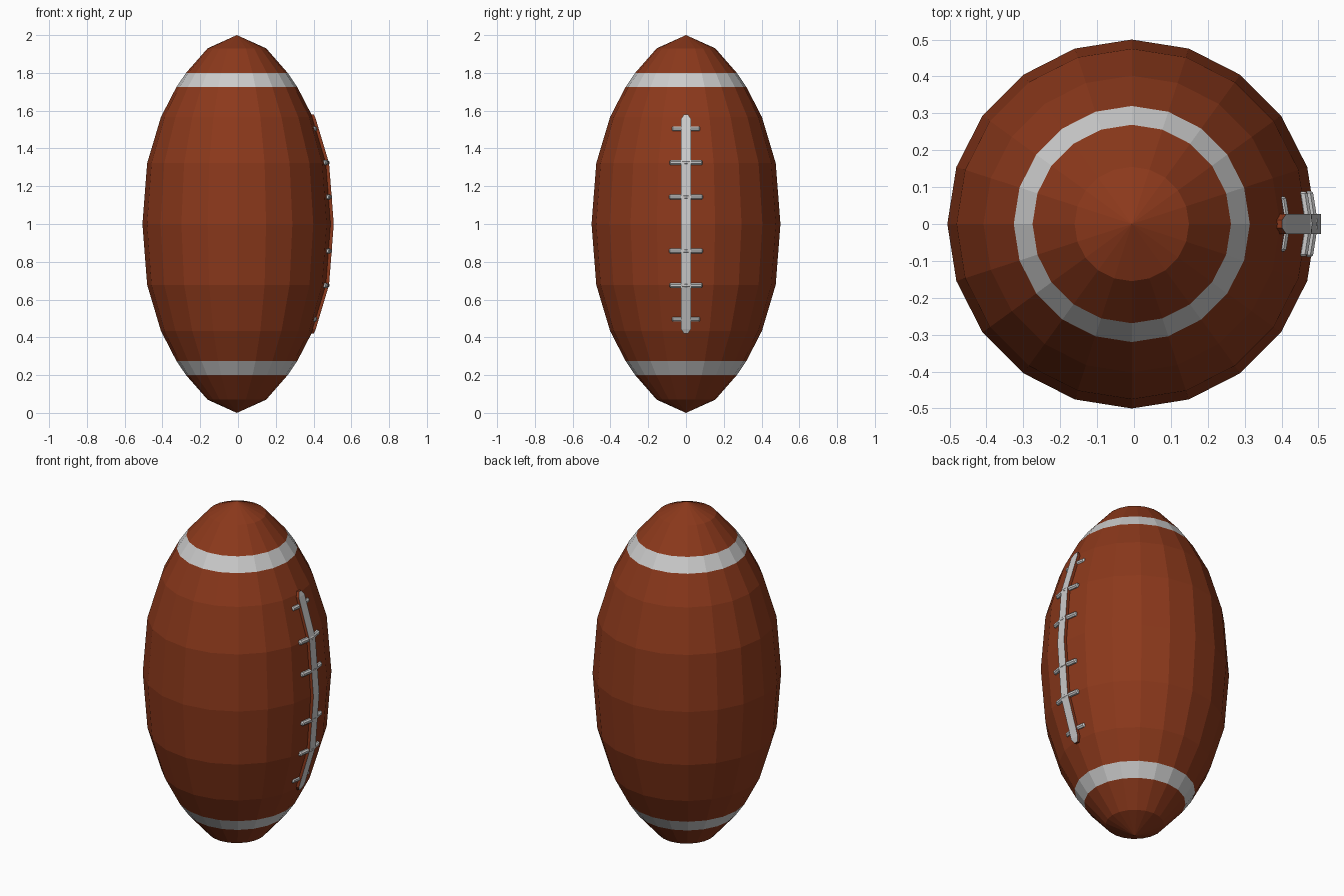
import bpy, bmesh, math

if "Cube" in bpy.data.objects:
    bpy.data.objects.remove(bpy.data.objects["Cube"])

CX = -0.006   # ball axis, shifted by the raised lacing
SIDES = 20


def mat(name, rgb):
    m = bpy.data.materials.new(name)
    m.diffuse_color = (*rgb, 1)
    m.use_nodes = True
    m.node_tree.nodes["Principled BSDF"].inputs["Base Color"].default_value = m.diffuse_color
    return m


leather = mat("leather", (0.26, 0.04, 0.011))
white = mat("white", (0.8, 0.8, 0.8))

# half profile (radius, z), mirrored about the middle
half = [(0.155, 0.07), (0.269, 0.2), (0.32, 0.275), (0.402, 0.434), (0.475, 0.678)]
profile = half + [(0.5, 1.0)] + [(r, 2 - z) for r, z in reversed(half)]


def radius_at(z):
    for (r0, z0), (r1, z1) in zip(profile, profile[1:]):
        if z0 <= z <= z1:
            return r0 + (r1 - r0) * (z - z0) / (z1 - z0)


def finish(bm, name):
    bmesh.ops.recalc_face_normals(bm, faces=bm.faces)
    me = bpy.data.meshes.new(name)
    bm.to_mesh(me)
    bm.free()
    me.materials.append(leather)
    me.materials.append(white)
    ob = bpy.data.objects.new(name, me)
    bpy.context.collection.objects.link(ob)
    return ob


# ball with two painted stripes
bm = bmesh.new()
rings = []
for r, z in profile:
    rings.append([bm.verts.new((CX + r * math.cos(a), r * math.sin(a), z))
                  for a in (2 * math.pi * i / SIDES for i in range(SIDES))])
poles = [bm.verts.new((CX, 0, 0)), bm.verts.new((CX, 0, 2))]
for i in range(SIDES):
    j = (i + 1) % SIDES
    bm.faces.new((poles[0], rings[0][j], rings[0][i]))
    bm.faces.new((poles[1], rings[-1][i], rings[-1][j]))
    for k, (a, b) in enumerate(zip(rings, rings[1:])):
        f = bm.faces.new((a[i], a[j], b[j], b[i]))
        f.material_index = 1 if k in (1, len(rings) - 3) else 0
finish(bm, "ball")

# lace strip: white outer face, leather sides, narrowed ends
bm = bmesh.new()
lower = [(0.42, 0.011), (0.445, 0.027), (0.678, 0.027)]
stations = lower + [(1.0, 0.027)] + [(2 - z, w) for z, w in reversed(lower)]
rows = []
for z, w in stations:
    x = CX + radius_at(z)
    rows.append([bm.verts.new(c) for c in ((x - 0.025, -w, z), (x + 0.013, -w, z),
                                           (x + 0.013, w, z), (x - 0.025, w, z))])
for a, b in zip(rows, rows[1:]):
    for i in range(4):
        j = (i + 1) % 4
        bm.faces.new((a[i], a[j], b[j], b[i])).material_index = int(i == 1)
bm.faces.new(rows[0])
bm.faces.new(rows[-1])
finish(bm, "lace_strip")


# cross stitches: eight-sided bars bent over the ball's edge line
def stitch(name, z, length, lift):
    bm = bmesh.new()
    x0 = CX + radius_at(z) + lift
    slope = math.tan(math.pi / SIDES)
    path = [(-length, 0.008), (-length + 0.006, 0.014), (0, 0.014),
            (length - 0.006, 0.014), (length, 0.008)]
    loops = []
    for y, r in path:
        x = x0 - abs(y) * slope
        loops.append([bm.verts.new((x + r * math.cos(a), y, z + r * math.sin(a)))
                      for a in (math.pi * (i + 0.5) / 4 for i in range(8))])
    for a, b in zip(loops, loops[1:]):
        for i in range(8):
            j = (i + 1) % 8
            bm.faces.new((a[i], a[j], b[j], b[i]))
    bm.faces.new(loops[0])
    bm.faces.new(loops[-1])
    for f in bm.faces:
        f.material_index = 1
    finish(bm, name)


for n, (dz, length, lift) in enumerate([(0.143, 0.09, 0.003), (0.325, 0.088, 0.003),
                                        (0.503, 0.075, -0.004)]):
    stitch(f"stitch_upper_{n + 1}", 1 + dz, length, lift)
    stitch(f"stitch_lower_{n + 1}", 1 - dz, length, lift)
